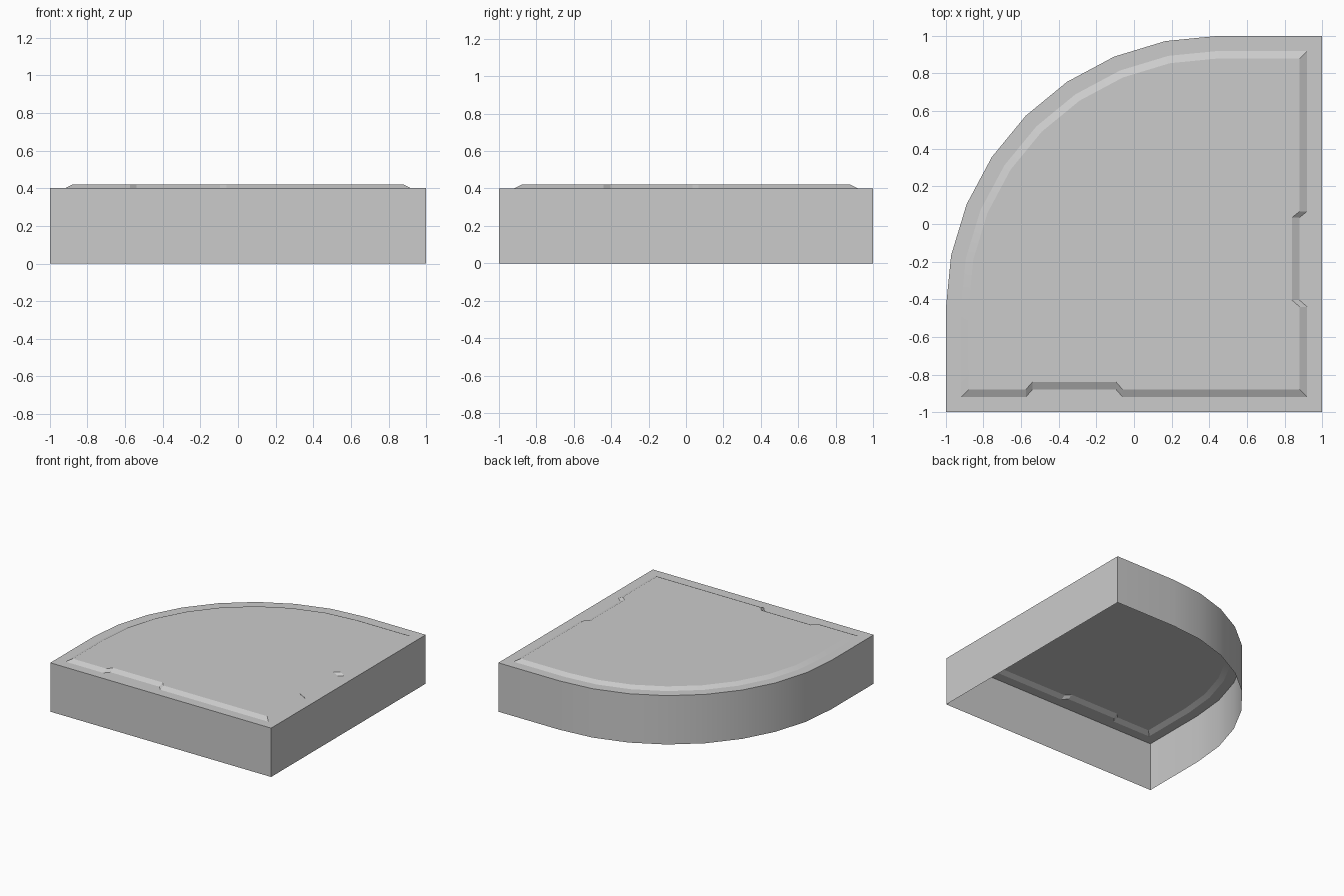
import bpy, bmesh, math

cube = bpy.data.objects.get("Cube")
if cube:
    bpy.data.objects.remove(cube, do_unlink=True)

RADIUS, CENTRE = 1.45, 0.45     # quarter-round corner, centred at (0.45, -0.45)
ARC_STEPS = 8
STEP = 0.04                     # depth of the two notches

grey = bpy.data.materials.new("light grey")
grey.use_nodes = True
colour = (0.6, 0.6, 0.6, 1)
grey.diffuse_color = colour
grey.node_tree.nodes["Principled BSDF"].inputs["Base Color"].default_value = colour


def outline(inset, z, depth):
    """Counter-clockwise plan outline, moved in by inset, with notches of the given depth."""
    e = 1 - inset
    pts = [(-e, -e)]
    # front notch
    pts += [(-0.575, -e), (-0.54, depth - e), (-0.095, depth - e), (-0.06, -e)]
    pts += [(e, -e)]
    # right notch
    pts += [(e, -0.44), (e - depth, -0.405), (e - depth, 0.035), (e, 0.067)]
    pts += [(e, e)]
    # quarter-round corner
    for i in range(ARC_STEPS + 1):
        a = math.pi / 2 * (1 + i / ARC_STEPS)
        r = RADIUS - inset
        pts.append((CENTRE + r * math.cos(a), -CENTRE + r * math.sin(a)))
    return [(x, y, z) for x, y in pts]


# Open-bottomed shell: side wall, flat border, sloped rim, raised panel
bm = bmesh.new()
rings = [[bm.verts.new(p) for p in outline(*args)] for args in (
    (0, 0, 0), (0, 0.4, 0), (0.08, 0.4, STEP), (0.12, 0.42, STEP))]
for low, high in zip(rings, rings[1:]):
    for i in range(len(low)):
        j = (i + 1) % len(low)
        bm.faces.new((low[i], low[j], high[j], high[i]))
bm.faces.new(rings[-1])

mesh = bpy.data.meshes.new("rounded_corner_shell")
bm.to_mesh(mesh)
bm.free()
mesh.materials.append(grey)
shell = bpy.data.objects.new("rounded_corner_shell", mesh)
bpy.context.collection.objects.link(shell)

# Smooth the curved wall, keep the folds crisp
bpy.ops.object.select_all(action='DESELECT')
shell.select_set(True)
bpy.context.view_layer.objects.active = shell
bpy.ops.object.shade_smooth_by_angle(angle=math.radians(20))
